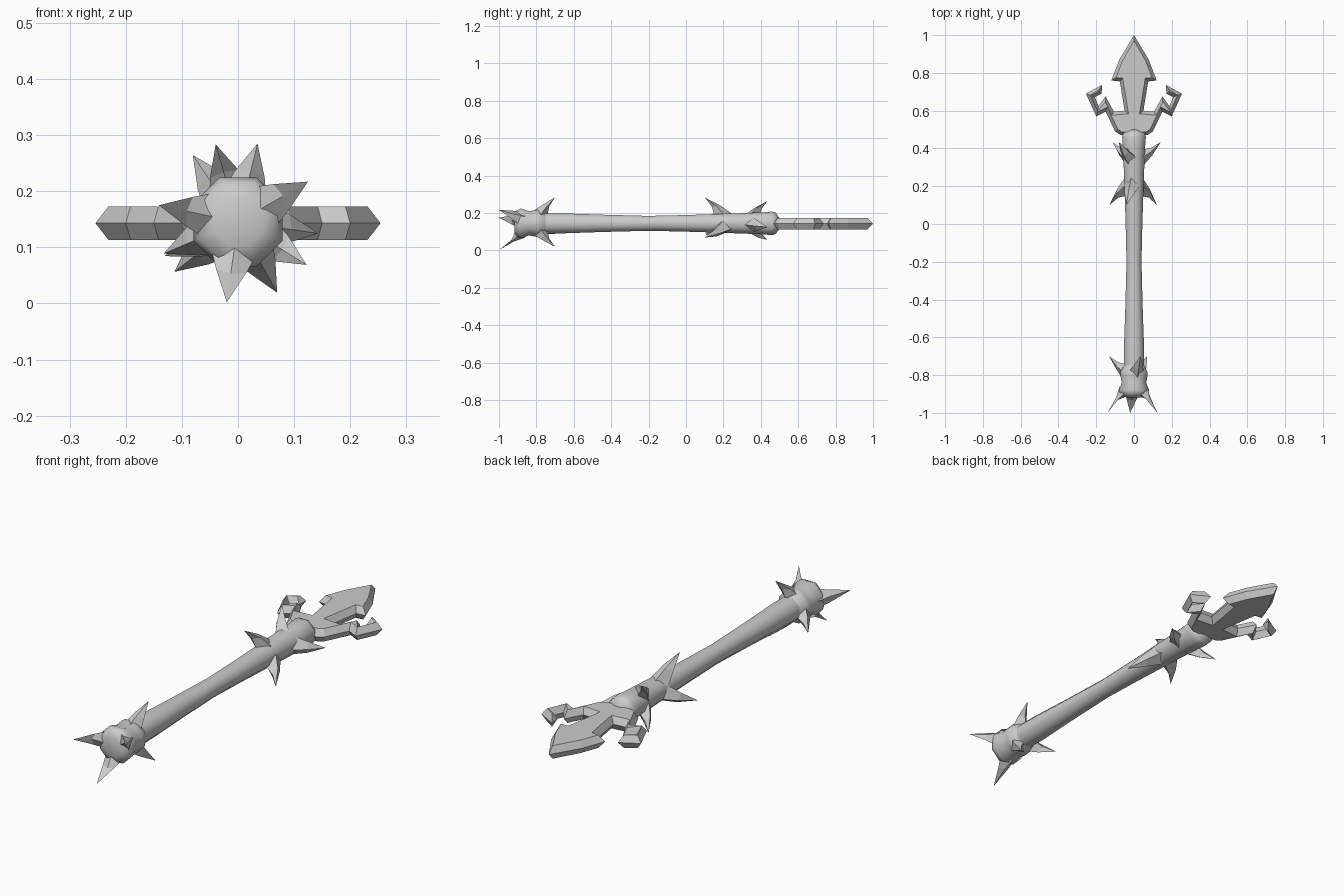
import bpy, bmesh, math
from mathutils import Vector

AXIS_Z = 0.145

cube = bpy.data.objects.get("Cube")
if cube:
    bpy.data.objects.remove(cube, do_unlink=True)

grey = bpy.data.materials.new("plain grey")
grey.use_nodes = True
colour = (0.6, 0.6, 0.6, 1)
grey.diffuse_color = colour
grey.node_tree.nodes["Principled BSDF"].inputs["Base Color"].default_value = colour


def finish(bm, name, smooth=None):
    bmesh.ops.recalc_face_normals(bm, faces=bm.faces)
    mesh = bpy.data.meshes.new(name)
    bm.to_mesh(mesh)
    bm.free()
    mesh.materials.append(grey)
    ob = bpy.data.objects.new(name, mesh)
    bpy.context.collection.objects.link(ob)
    if smooth:
        bpy.ops.object.select_all(action="DESELECT")
        ob.select_set(True)
        bpy.context.view_layer.objects.active = ob
        bpy.ops.object.shade_smooth_by_angle(angle=math.radians(smooth))
    return ob


def lathe(name, profile, sides=8):
    """Closed turned part along y from (y, radius) pairs."""
    bm = bmesh.new()
    rings = []
    for y, r in profile:
        ring = []
        for i in range(sides):
            a = math.tau * (i + 0.5) / sides
            ring.append(bm.verts.new((r * math.cos(a), y, AXIS_Z + r * math.sin(a))))
        rings.append(ring)
    for a, b in zip(rings, rings[1:]):
        for i in range(sides):
            j = (i + 1) % sides
            bm.faces.new((a[i], a[j], b[j], b[i]))
    bm.faces.new(rings[0])
    bm.faces.new(rings[-1])
    return finish(bm, name, 60)


def thorn(name, angle, tip_y, near_y, far_y, near_r, far_r):
    """Curved four-sided thorn rising from the shaft to a point."""
    bm = bmesh.new()
    a = math.radians(angle)
    out = Vector((math.cos(a), 0, math.sin(a)))
    side = Vector((-math.sin(a), 0, math.cos(a)))

    def point(r, y, s):
        return bm.verts.new(out * r + side * s + Vector((0, y, AXIS_Z)))

    def ring(n_r, n_y, f_r, f_y, w):
        m_r, m_y = (n_r + f_r) / 2 - w * 0.25, (n_y + f_y) / 2
        return [point(n_r, n_y, 0), point(m_r, m_y, w),
                point(f_r, f_y, 0), point(m_r, m_y, -w)]

    base = ring(near_r, near_y, far_r, far_y, 0.042)
    mid_r = 0.093
    d = tip_y - near_y
    mid = ring(mid_r, near_y + d * 0.22, mid_r + 0.004,
               far_y + (tip_y - far_y) * 0.42, 0.027)
    tip = point(0.144, tip_y, 0)
    for i in range(4):
        j = (i + 1) % 4
        bm.faces.new((base[i], base[j], mid[j], mid[i]))
        bm.faces.new((mid[i], mid[j], tip))
    bm.faces.new(base)
    finish(bm, name)


def inset(points, d):
    """Move a counter-clockwise outline inwards, with limited corners."""
    result = []
    for i, p in enumerate(points):
        e1 = (p - points[i - 1]).normalized()
        e2 = (points[(i + 1) % len(points)] - p).normalized()
        n1, n2 = Vector((-e1.y, e1.x)), Vector((-e2.y, e2.x))
        n = (n1 + n2).normalized()
        result.append(p + n * min(d / max(n.dot(n1), 0.1), d * 1.6))
    return result


# Shaft with collar, and the pommel
lathe("shaft", [(-0.80, 0.058), (-0.66, 0.058), (-0.45, 0.050), (-0.20, 0.043),
                (0.0, 0.048), (0.20, 0.055), (0.40, 0.063), (0.46, 0.068),
                (0.48, 0.062), (0.50, 0.030)])
lathe("pommel", [(-0.918, 0.045), (-0.905, 0.076), (-0.88, 0.086), (-0.84, 0.070),
                 (-0.80, 0.078), (-0.78, 0.076), (-0.75, 0.058)])

# Thorn groups: name, angles, tip, near and far base, base radii
groups = [
    ("pommel_front_thorn", (168, 30, 262), -1.0, -0.915, -0.86, 0.045, 0.078),
    ("pommel_back_thorn", (299, 203, 76), -0.70, -0.74, -0.83, 0.05, 0.06),
    ("collar_rear_thorn", (106, 328, 205), 0.10, 0.15, 0.25, 0.045, 0.05),
    ("collar_front_thorn", (124, 352, 218), 0.435, 0.395, 0.31, 0.05, 0.05),
]
for label, angles, tip_y, near_y, far_y, near_r, far_r in groups:
    for k, angle in enumerate(angles):
        thorn(f"{label}_{k + 1}", angle, tip_y, near_y, far_y, near_r, far_r)

# Spearhead with hooked wings: half outline from the root round to the tip
half = [(0.07, 0.47), (0.10, 0.49), (0.15, 0.595), (0.20, 0.57), (0.254, 0.69),
        (0.168, 0.737), (0.172, 0.69), (0.207, 0.672), (0.188, 0.625),
        (0.15, 0.675), (0.107, 0.595), (0.05, 0.60), (0.075, 0.755),
        (0.12, 0.76), (0.078, 0.87), (0.0, 1.0)]
outline = [Vector(p) for p in half]
outline += [Vector((-x, y)) for x, y in reversed(half[:-1])]
face_line = inset(outline, 0.018)
bm = bmesh.new()
layers = []
for line, z in ((face_line, 0.113), (outline, 0.143), (face_line, 0.173)):
    layers.append([bm.verts.new((p.x, p.y, z)) for p in line])
count = len(outline)
for a, b in zip(layers, layers[1:]):
    for i in range(count):
        j = (i + 1) % count
        bm.faces.new((a[i], a[j], b[j], b[i]))
bm.faces.new(layers[0])
bm.faces.new(layers[-1])
finish(bm, "spearhead")
